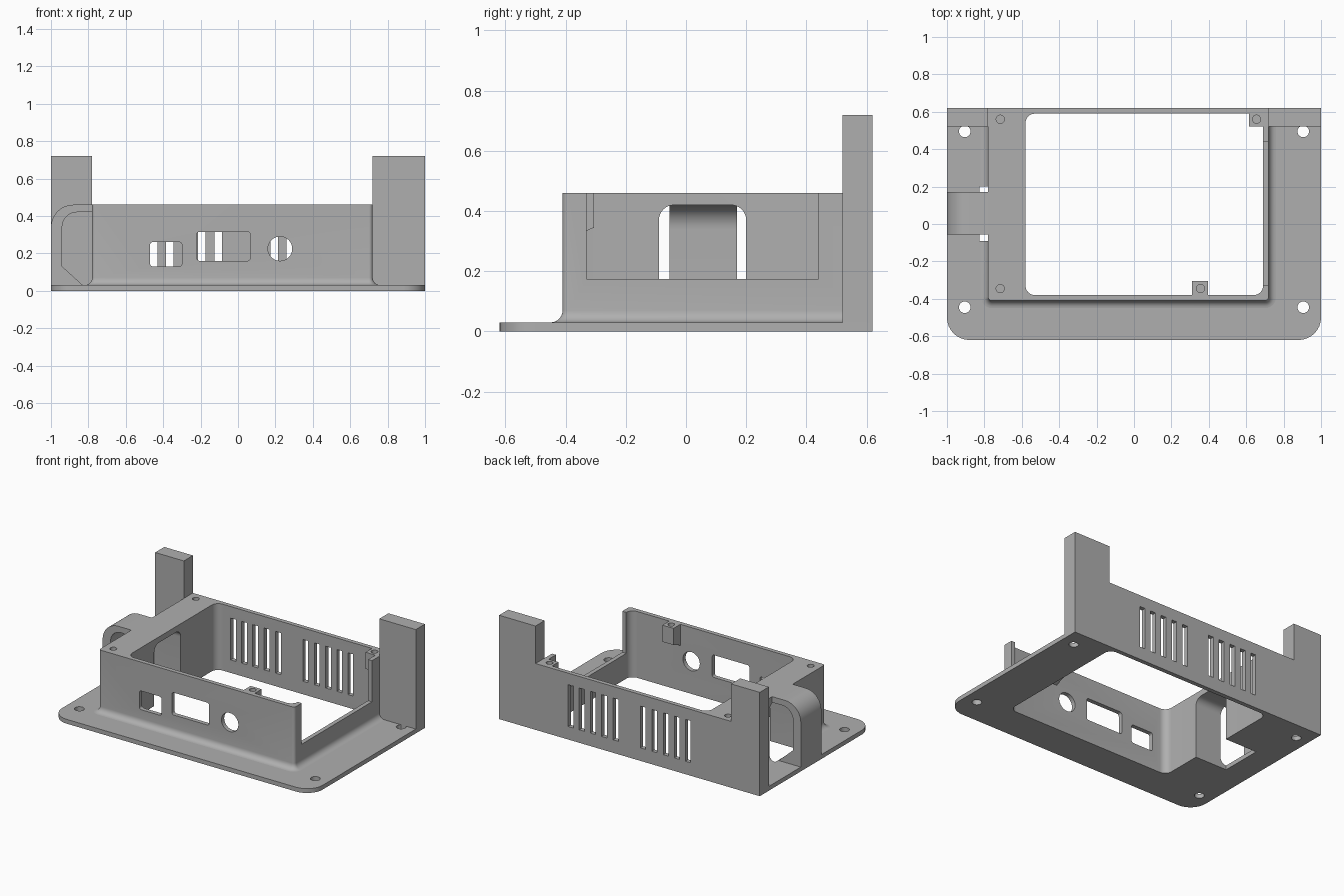
import bpy, bmesh
from math import sin, cos, pi, radians

if "Cube" in bpy.data.objects:
    bpy.data.objects.remove(bpy.data.objects["Cube"])

grey = bpy.data.materials.new("plain grey")
grey.use_nodes = True
grey.diffuse_color = (0.43, 0.43, 0.43, 1)
grey.node_tree.nodes["Principled BSDF"].inputs["Base Color"].default_value = (0.43, 0.43, 0.43, 1)


# Helpers
def loft(name, rings):
    bm = bmesh.new()
    loops = [[bm.verts.new(p) for p in ring] for ring in rings]
    for a, b in zip(loops, loops[1:]):
        for i in range(len(a)):
            j = (i + 1) % len(a)
            bm.faces.new((a[i], a[j], b[j], b[i]))
    bm.faces.new(loops[0][::-1])
    bm.faces.new(loops[-1])
    bmesh.ops.recalc_face_normals(bm, faces=bm.faces[:])
    mesh = bpy.data.meshes.new(name)
    bm.to_mesh(mesh)
    bm.free()
    mesh.materials.append(grey)
    ob = bpy.data.objects.new(name, mesh)
    bpy.context.collection.objects.link(ob)
    return ob


def prism(name, pts, axis, lo, hi):
    place = {"x": lambda a, b, t: (t, a, b),
             "y": lambda a, b, t: (a, t, b),
             "z": lambda a, b, t: (a, b, t)}[axis]
    return loft(name, [[place(a, b, t) for a, b in pts] for t in (lo, hi)])


def arc(cx, cy, r, start, end, n=8):
    return [(cx + r * cos(radians(start + (end - start) * i / n)),
             cy + r * sin(radians(start + (end - start) * i / n))) for i in range(n + 1)]


def rect(x0, x1, y0, y1, low_r=0, high_r=0):
    pts = []
    for cx, cy, r, a in ((x0, y0, low_r, 180), (x1, y0, low_r, 270),
                         (x1, y1, high_r, 0), (x0, y1, high_r, 90)):
        if r:
            sx, sy = (1 if cx == x0 else -1), (1 if cy == y0 else -1)
            pts += arc(cx + sx * r, cy + sy * r, r, a, a + 90)
        else:
            pts.append((cx, cy))
    return pts


def circle(cx, cy, r):
    return arc(cx, cy, r, 0, 360, 32)[:-1]


def cut(ob, *cutters):
    bpy.context.view_layer.objects.active = ob
    for c in cutters:
        c.hide_render = True
        mod = ob.modifiers.new("cut", "BOOLEAN")
        mod.operation, mod.solver, mod.object = "DIFFERENCE", "EXACT", c
        bpy.ops.object.modifier_apply(modifier=mod.name)
        bpy.data.objects.remove(c)


def cavity():
    return prism("cavity", rect(-0.58, 0.69, -0.38, 0.59, 0.05, 0.05), "z", -0.1, 0.6)


def side_passage():
    return prism("side_passage", rect(-0.09, 0.20, -0.1, 0.42, 0, 0.05), "x", -0.825, -0.5)


# Mounting plate with rounded front corners
plate = prism("mounting_plate", rect(-1, 1, -0.62, 0.62, 0.12, 0), "z", 0, 0.03)
cut(plate, cavity(), side_passage(),
    *[prism("bolt_hole", circle(x, y, 0.031), "z", -0.1, 0.1)
      for x in (-0.905, 0.905) for y in (-0.445, 0.495)])

# Case walls flaring into the plate with a small fillet
R = 0.04
flare = [(0.002, R)] + [(0.03 + R - R * cos(i * pi / 12), R - R * sin(i * pi / 12))
                        for i in range(7)] + [(0.46, 0)]
case = loft("case_walls", [
    [(x, y, z) for x, y in rect(-0.78 - d, 0.72 + d, -0.41 - d, 0.62, 0.02 + d, 0)]
    for z, d in flare])
cut(case, cavity(), side_passage(),
    prism("low_side", rect(-0.33, 0.44, 0.175, 0.6), "x", 0.6, 0.9),
    prism("small_port", rect(-0.47, -0.30, 0.13, 0.26, 0.015, 0.015), "y", -0.6, -0.3),
    prism("wide_port", rect(-0.22, 0.065, 0.16, 0.315, 0.015, 0.015), "y", -0.6, -0.3),
    prism("round_port", circle(0.225, 0.225, 0.065), "y", -0.6, -0.3),
    *[prism("vent", rect(s * x - 0.02, s * x + 0.02, 0.09, 0.38), "y", 0.5, 0.7)
      for s in (-1, 1) for x in (0.105, 0.193, 0.28, 0.365, 0.45)],
    *[prism("screw_hole", circle(-0.715, y, 0.022), "z", 0.36, 0.5) for y in (-0.345, 0.56)])

# Screw tabs inside the front and back walls
for name, x0, x1, wall, tip, hole in (("front_tab", 0.31, 0.395, -0.39, -0.305, (0.355, -0.345)),
                                      ("back_tab", 0.615, 0.70, 0.60, 0.52, (0.655, 0.56))):
    tab = prism(name, [(wall, 0.46), (tip, 0.46), (tip, 0.345), (wall, 0.31)], "x", x0, x1)
    cut(tab, prism("screw_hole", circle(*hole, 0.022), "z", 0.36, 0.5))

# Tall back posts
prism("left_post", rect(0.72, 1, 0.52, 0.62), "z", 0, 0.72)
prism("right_post", rect(-1, -0.78, 0.52, 0.62), "z", 0, 0.72)

# Arched cable hood on the side
hood = ([(-0.83, 0), (-1, 0)] + arc(-0.88, 0.34, 0.12, 180, 90, 12) + [(-0.78, 0.46), (-0.78, 0.42)]
        + arc(-0.86, 0.34, 0.08, 90, 180, 12) + [(-0.94, 0.13), (-0.83, 0.03)])
prism("cable_hood", hood, "y", -0.055, 0.17)

# Smooth the curved parts and keep edges sharp
bpy.ops.object.select_all(action="DESELECT")
for ob in bpy.context.collection.objects:
    if ob.type == "MESH" and grey.name in ob.data.materials:
        ob.select_set(True)
        bpy.context.view_layer.objects.active = ob
bpy.ops.object.shade_smooth_by_angle(angle=radians(30))
